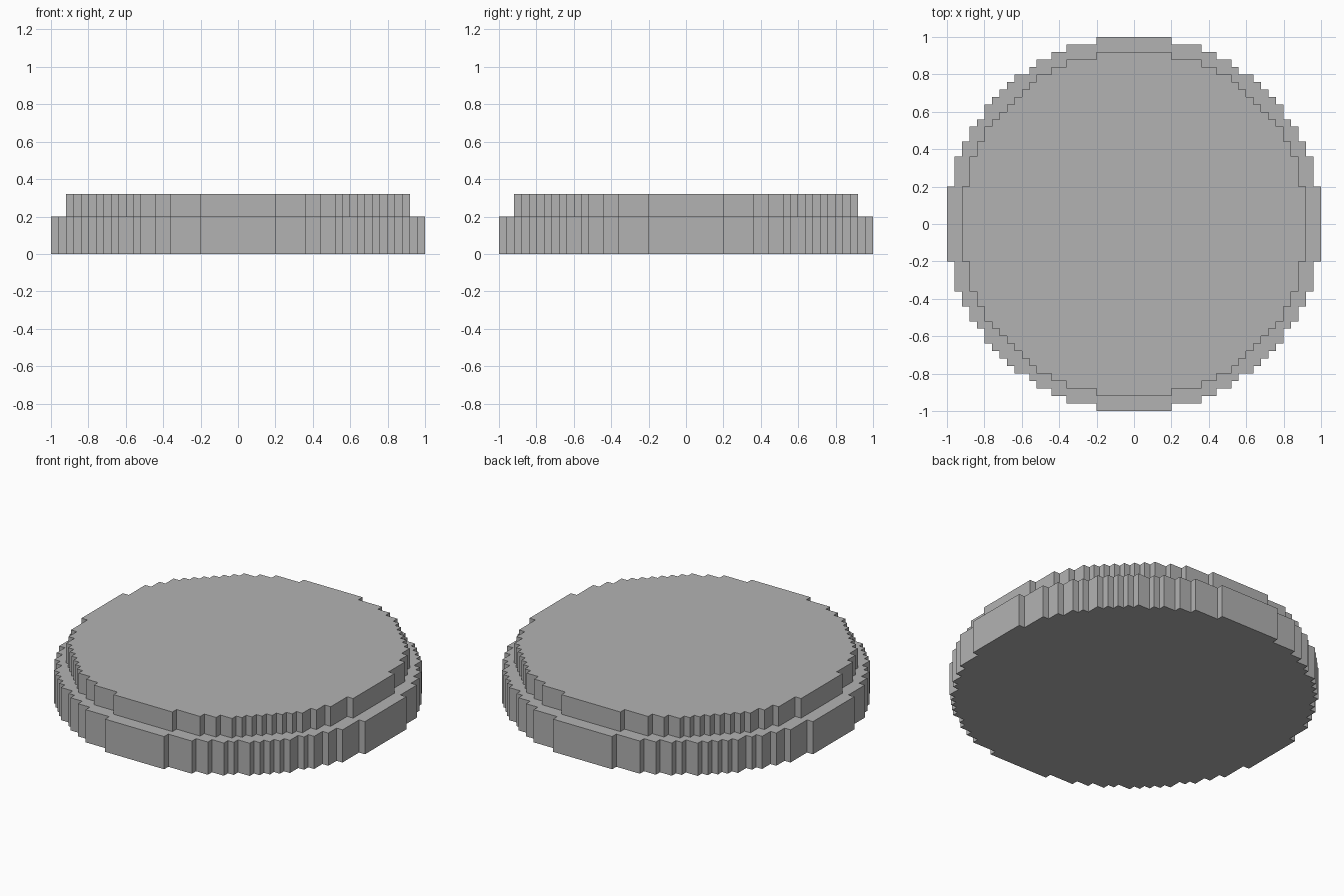
import bpy
import bmesh

CELL = 0.04

cube = bpy.data.objects.get("Cube")
if cube:
    bpy.data.objects.remove(cube, do_unlink=True)

grey = bpy.data.materials.new("plain_grey")
grey.use_nodes = True
colour = (0.448, 0.448, 0.448, 1.0)
grey.diffuse_color = colour
grey.node_tree.nodes["Principled BSDF"].inputs["Base Color"].default_value = colour


def stepped_outline(octant):
    """Mirror the outer corners of one octant into a full stepped circle."""
    corners = sorted(set(octant + [(y, x) for x, y in octant]))
    quarter = []
    for i, (x, y) in enumerate(corners):
        quarter.append((x, y))
        if i + 1 < len(corners):
            quarter.append((x, corners[i + 1][1]))
    # Four quarter turns, clockwise from the back
    outline = []
    for _ in range(4):
        outline += quarter
        quarter = [(y, -x) for x, y in quarter]
    return outline


def stepped_disc(name, octant, bottom, top):
    """Extrude a stepped circle into a closed flat disc."""
    bm = bmesh.new()
    base = bm.faces.new([bm.verts.new((x * CELL, y * CELL, bottom * CELL))
                         for x, y in stepped_outline(octant)])
    result = bmesh.ops.extrude_face_region(bm, geom=[base], use_keep_orig=True)
    raised = [v for v in result["geom"] if isinstance(v, bmesh.types.BMVert)]
    bmesh.ops.translate(bm, verts=raised, vec=(0, 0, (top - bottom) * CELL))
    bmesh.ops.recalc_face_normals(bm, faces=bm.faces)
    mesh = bpy.data.meshes.new(name)
    bm.to_mesh(mesh)
    bm.free()
    mesh.materials.append(grey)
    obj = bpy.data.objects.new(name, mesh)
    bpy.context.collection.objects.link(obj)
    return obj


# Wide lower disc
stepped_disc("lower_disc",
             [(5, 25), (9, 24), (11, 23), (13, 22), (14, 21),
              (16, 20), (17, 19), (18, 18)], 0, 5)

# Narrower upper disc
stepped_disc("upper_disc",
             [(5, 23), (9, 22), (11, 21), (13, 20), (14, 19),
              (15, 18), (16, 17)], 5, 8)
